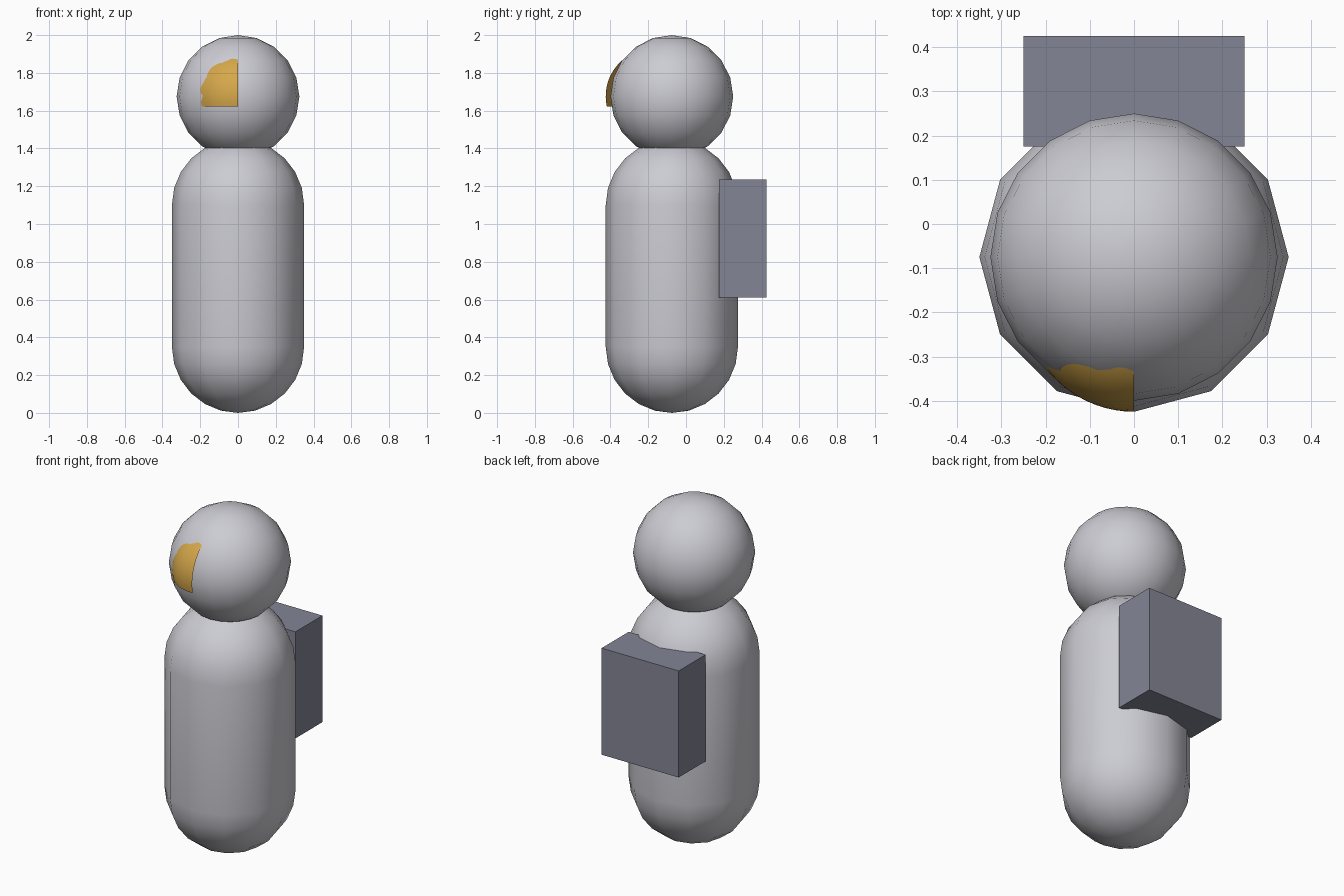
import bpy
import bmesh
from math import sin, cos, pi, acos

cube = bpy.data.objects.get("Cube")
if cube:
    bpy.data.objects.remove(cube, do_unlink=True)


def material(name, rgb):
    mat = bpy.data.materials.new(name)
    mat.use_nodes = True
    mat.diffuse_color = (*rgb, 1)
    mat.node_tree.nodes["Principled BSDF"].inputs["Base Color"].default_value = (*rgb, 1)
    return mat


def arc(radius, centre_z, start, end, steps):
    """Profile arc as (radius, height) points, angles measured from the top pole."""
    angles = [start + (end - start) * i / steps for i in range(steps + 1)]
    return [(radius * sin(a), centre_z + radius * cos(a)) for a in angles]


def add_object(name, bm, mat, smooth):
    mesh = bpy.data.meshes.new(name)
    for face in bm.faces:
        face.smooth = smooth
    bm.to_mesh(mesh)
    bm.free()
    mesh.materials.append(mat)
    obj = bpy.data.objects.new(name, mesh)
    bpy.context.collection.objects.link(obj)
    return obj


def lathe(name, profile, y, sides, mat, start=0.0, sweep=2 * pi):
    """Turn a top-to-bottom profile around a vertical axis."""
    bm = bmesh.new()
    rows = []
    for i in range(sides + 1):
        a = start + sweep * i / sides
        rows.append([bm.verts.new((r * cos(a), y + r * sin(a), z)) for r, z in profile])
    for left, right in zip(rows, rows[1:]):
        for k in range(len(profile) - 1):
            bm.faces.new((left[k], left[k + 1], right[k + 1], right[k]))
    # Close the seam and collapse the poles
    bmesh.ops.remove_doubles(bm, verts=bm.verts[:], dist=1e-5)
    return add_object(name, bm, mat, True)


light_grey = material("light grey", (0.60, 0.60, 0.65))
slate = material("slate grey", (0.23, 0.235, 0.30))
gold = material("gold", (0.67, 0.39, 0.07))

AXIS_Y = -0.075

# Capsule body
body_profile = arc(0.35, 1.10, 0, pi / 2, 6) + arc(0.35, 0.35, pi / 2, pi, 6)
lathe("body", body_profile, AXIS_Y, 12, light_grey)

# Round head
lathe("head", arc(0.325, 1.675, 0, pi, 10), AXIS_Y, 20, light_grey)

# Open visor shell over the right half of the face
visor_profile = arc(0.25, 1.677, 0, acos(-0.055 / 0.25), 18)
lathe("visor", visor_profile, -0.175, 18, gold, start=pi, sweep=pi / 2)

# Backpack
bm = bmesh.new()
bmesh.ops.create_cube(bm, size=1)
bmesh.ops.scale(bm, vec=(0.5, 0.25, 0.625), verts=bm.verts[:])
backpack = add_object("backpack", bm, slate, False)
backpack.location = (0, 0.30, 0.923)
